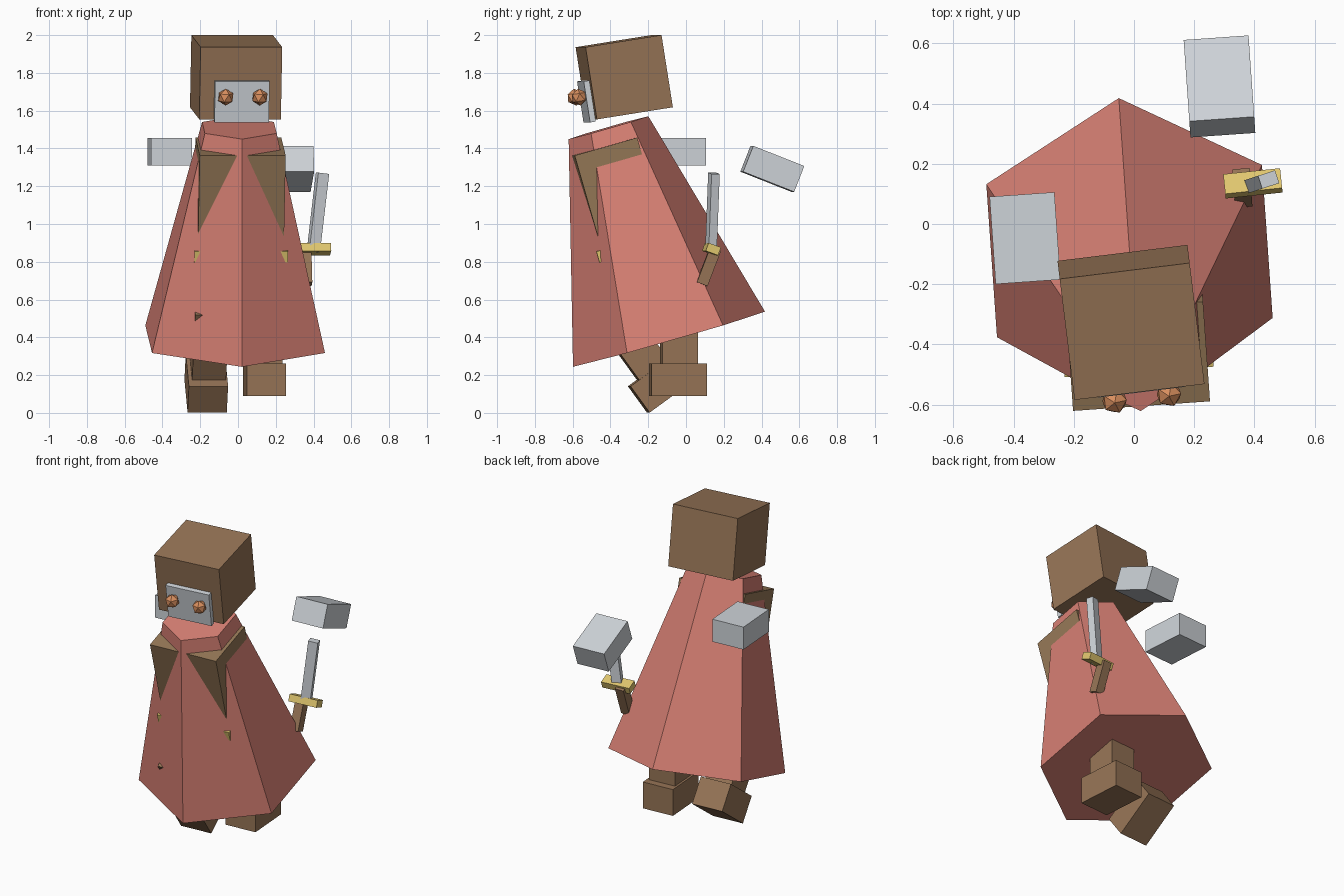
import bpy, bmesh
from math import radians, sin, cos, pi
from mathutils import Matrix, Vector, Euler

old = bpy.data.objects.get("Cube")
if old:
    bpy.data.objects.remove(old, do_unlink=True)


def linear(c):
    c /= 255
    return c / 12.92 if c <= 0.04045 else ((c + 0.055) / 1.055) ** 2.4


def material(name, *rgb):
    mat = bpy.data.materials.new(name)
    mat.use_nodes = True
    colour = [linear(c) for c in rgb] + [1]
    mat.diffuse_color = colour
    mat.node_tree.nodes["Principled BSDF"].inputs["Base Color"].default_value = colour
    return mat


red = material("cloak red", 214, 127, 115)
brown = material("skin brown", 150, 116, 86)
tan = material("tunic tan", 148, 119, 86)
grey = material("steel grey", 206, 211, 216)
gold = material("gold", 226, 200, 112)
copper = material("eye copper", 216, 142, 94)


def frame(loc, pitch=0, yaw=4, roll=0):
    """Placement from a location and angles in degrees."""
    turn = Euler((radians(pitch), radians(roll), radians(yaw)))
    return Matrix.Translation(loc) @ turn.to_matrix().to_4x4()


def finish(bm, name, mat, place):
    bmesh.ops.recalc_face_normals(bm, faces=bm.faces)
    mesh = bpy.data.meshes.new(name)
    bm.to_mesh(mesh)
    bm.free()
    mesh.materials.append(mat)
    obj = bpy.data.objects.new(name, mesh)
    obj.matrix_world = place
    bpy.context.scene.collection.objects.link(obj)


def box(name, mat, size, place, offset=(0, 0, 0)):
    bm = bmesh.new()
    bmesh.ops.create_cube(bm, size=1)
    bmesh.ops.scale(bm, vec=size, verts=bm.verts)
    bmesh.ops.translate(bm, vec=offset, verts=bm.verts)
    finish(bm, name, mat, place)


# Six-sided cloak, closed at both ends, leaning forward
body = frame((-0.015, -0.09, 0.39), 16)
bm = bmesh.new()
rings = []
for radius, height in ((0.53, 0), (0.22, 1.165)):
    angles = [pi / 3 * k - pi / 2 for k in range(6)]
    rings.append([bm.verts.new((radius * cos(a), radius * sin(a), height)) for a in angles])
low, high = rings
for k in range(6):
    n = (k + 1) % 6
    bm.faces.new((low[k], low[n], high[n], high[k]))
bm.faces.new(low)
bm.faces.new(high)
finish(bm, "cloak", red, body)

# Torso and belt, whose corners come through the cloak
box("torso", tan, (0.456, 0.345, 0.62), body, (0.004, -0.056, 0.767))
box("belt", gold, (0.496, 0.406, 0.06), body, (0.004, -0.056, 0.527))

# Head with face plate and eyes
head = frame((-0.01, -0.327, 1.777), 9, 7)
box("head", brown, (0.435, 0.41, 0.387), head)
box("face_plate", grey, (0.29, 0.03, 0.22), head, (0.005, -0.22, -0.095))
for side, x in (("right", -0.086), ("left", 0.096)):
    bm = bmesh.new()
    bmesh.ops.create_icosphere(bm, subdivisions=1, radius=0.045)
    finish(bm, side + "_eye", copper, head @ Matrix.Translation((x, -0.265, -0.065)))

# Legs and feet, the right one swung back
leg, foot = (0.18, 0.19, 0.43), (0.208, 0.295, 0.172)
box("right_leg", brown, leg, frame((-0.15, -0.30, 0.40), 36))
box("right_foot", brown, foot, frame((-0.168, -0.131, 0.158), 36))
box("left_leg", brown, leg, frame((0.14, -0.037, 0.475)))
box("left_foot", brown, foot, frame((0.14, -0.042, 0.175)))

# Floating hands
hand = (0.216, 0.291, 0.147)
box("right_hand", grey, hand, frame((-0.362, -0.047, 1.383)))
box("left_hand", grey, hand, frame((0.284, 0.457, 1.292), -21.5))

# Sword
box("sword_handle", brown, (0.058, 0.06, 0.2), frame((0.36, 0.12, 0.775), -21))
box("sword_guard", gold, (0.19, 0.07, 0.045), frame((0.395, 0.135, 0.867), -20, 6))
box("sword_blade", grey, (0.06, 0.045, 0.42), frame((0.423, 0.14, 1.06), 0, 18, 7))
